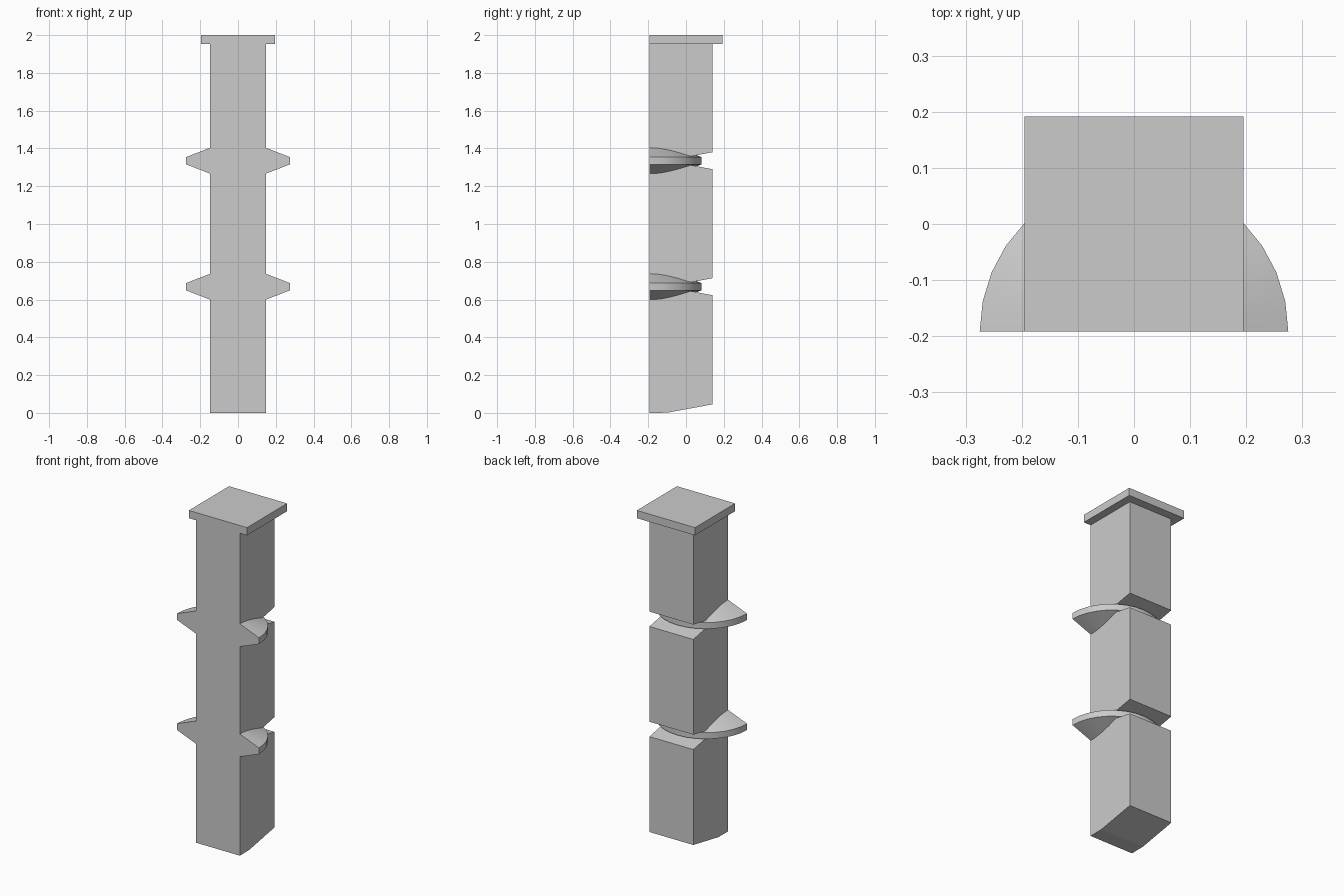
import bpy
import bmesh
import math
from mathutils import Matrix, Vector

cube = bpy.data.objects.get("Cube")
if cube:
    bpy.data.objects.remove(cube, do_unlink=True)

FRONT, BACK = -0.192, 0.14     # depth of the post
HALF = 0.147                   # half width of the post
CAP_Z = 1.953
LEVELS = (0.668, 1.335)        # heights of the collars and notches
RISE, APEX = 0.045, -0.10      # slope of the notch faces
RADIUS, STEPS = 0.275, 16      # half-round collar

grey = bpy.data.materials.new("plain_grey")
grey.use_nodes = True
colour = (0.6, 0.6, 0.6, 1)
grey.diffuse_color = colour
grey.node_tree.nodes["Principled BSDF"].inputs["Base Color"].default_value = colour


def finish(name, bm):
    bmesh.ops.recalc_face_normals(bm, faces=bm.faces)
    mesh = bpy.data.meshes.new(name)
    bm.to_mesh(mesh)
    bm.free()
    mesh.materials.append(grey)
    obj = bpy.data.objects.new(name, mesh)
    bpy.context.collection.objects.link(obj)
    return obj


def extrude_side(name, profile, half):
    """Extrude a (y, z) outline across the width."""
    bm = bmesh.new()
    face = bm.faces.new([bm.verts.new((-half, y, z)) for y, z in profile])
    result = bmesh.ops.extrude_face_region(bm, geom=[face])
    verts = [g for g in result["geom"] if isinstance(g, bmesh.types.BMVert)]
    bmesh.ops.translate(bm, verts=verts, vec=(2 * half, 0, 0))
    return finish(name, bm)


# Post with a sloped foot and wedge notches in the back
outline = [(FRONT, 0), (APEX, 0.001), (BACK, RISE)]
for z in LEVELS:
    outline += [(BACK, z - RISE), (APEX, z), (BACK, z + RISE)]
outline += [(BACK, CAP_Z), (FRONT, CAP_Z)]
extrude_side("post", outline, HALF)

# Square cap plate, flush with the front
extrude_side("cap_plate", [(FRONT, CAP_Z), (-FRONT, CAP_Z), (-FRONT, 2), (FRONT, 2)], 0.195)

# Half-round tapered collars
section = [(HALF, -0.069), (RADIUS, -0.019), (RADIUS, 0.019), (HALF, 0.069)]
for label, z in zip(("lower_collar", "upper_collar"), LEVELS):
    bm = bmesh.new()
    rings = []
    for i in range(STEPS + 1):
        turn = Matrix.Rotation(math.pi * i / STEPS, 3, "Z")
        rings.append([bm.verts.new(turn @ Vector((r, 0, h)) + Vector((0, FRONT, z)))
                      for r, h in section])
    for a, b in zip(rings, rings[1:]):
        for k in range(4):
            n = (k + 1) % 4
            bm.faces.new((a[k], a[n], b[n], b[k]))
    bm.faces.new(rings[0])
    bm.faces.new(rings[-1])
    collar = finish(label, bm)
    bpy.ops.object.select_all(action="DESELECT")
    collar.select_set(True)
    bpy.context.view_layer.objects.active = collar
    bpy.ops.object.shade_smooth_by_angle(angle=math.radians(30))
